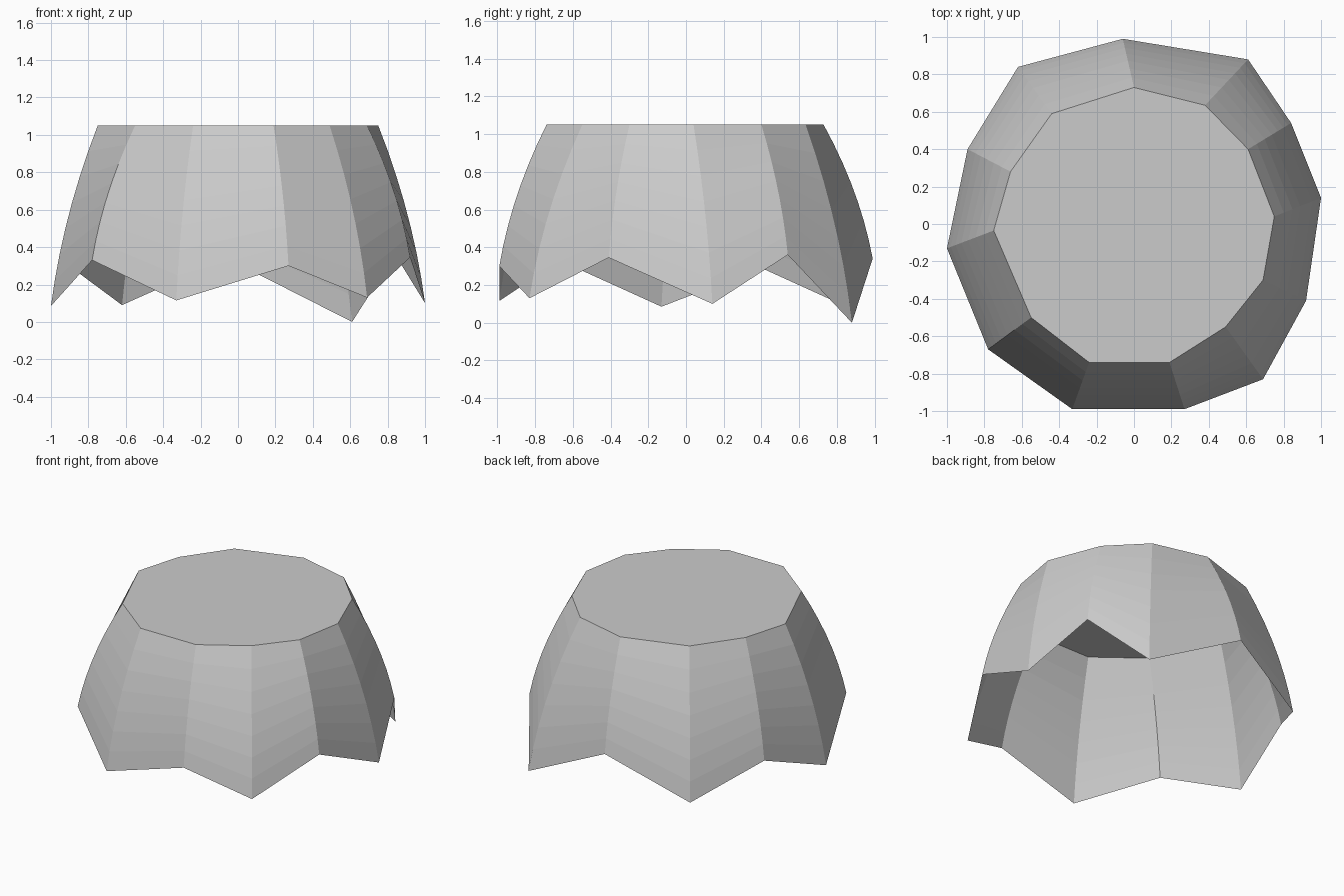
import bpy, bmesh

if "Cube" in bpy.data.objects:
    bpy.data.objects.remove(bpy.data.objects["Cube"])

# Flat top outline and zigzag hem, matched corner by corner (top x, y, hem x, y, z)
corners = [
    (0.00, 0.73, -0.06, 0.99, 0.34), (-0.44, 0.59, -0.62, 0.84, 0.09),
    (-0.66, 0.28, -0.89, 0.40, 0.29), (-0.75, -0.035, -1.00, -0.13, 0.085),
    (-0.55, -0.50, -0.78, -0.67, 0.33), (-0.24, -0.74, -0.33, -0.99, 0.115),
    (0.19, -0.74, 0.27, -0.99, 0.30), (0.49, -0.55, 0.69, -0.83, 0.13),
    (0.69, -0.30, 0.92, -0.41, 0.345), (0.75, 0.04, 1.00, 0.14, 0.10),
    (0.61, 0.40, 0.84, 0.54, 0.36), (0.38, 0.635, 0.61, 0.88, 0.0),
]
TOP_Z = 1.05
RINGS = 7
BULGE = 0.5

bm = bmesh.new()
rings = []
for r in range(RINGS + 1):
    t = r / RINGS
    f = t + BULGE * t * (1 - t)      # drape flares fast, then hangs straighter
    rings.append([bm.verts.new((tx + (hx - tx) * f, ty + (hy - ty) * f,
                                TOP_Z + (hz - TOP_Z) * t))
                  for tx, ty, hx, hy, hz in corners])

# Closed flat top
bm.faces.new(rings[0])

# Hanging faceted skirt, open underneath
n = len(corners)
for upper, lower in zip(rings, rings[1:]):
    for i in range(n):
        j = (i + 1) % n
        bm.faces.new((upper[i], lower[i], lower[j], upper[j]))

mesh = bpy.data.meshes.new("draped_cloth")
bm.to_mesh(mesh)
bm.free()
cloth = bpy.data.objects.new("draped_cloth", mesh)
bpy.context.collection.objects.link(cloth)
